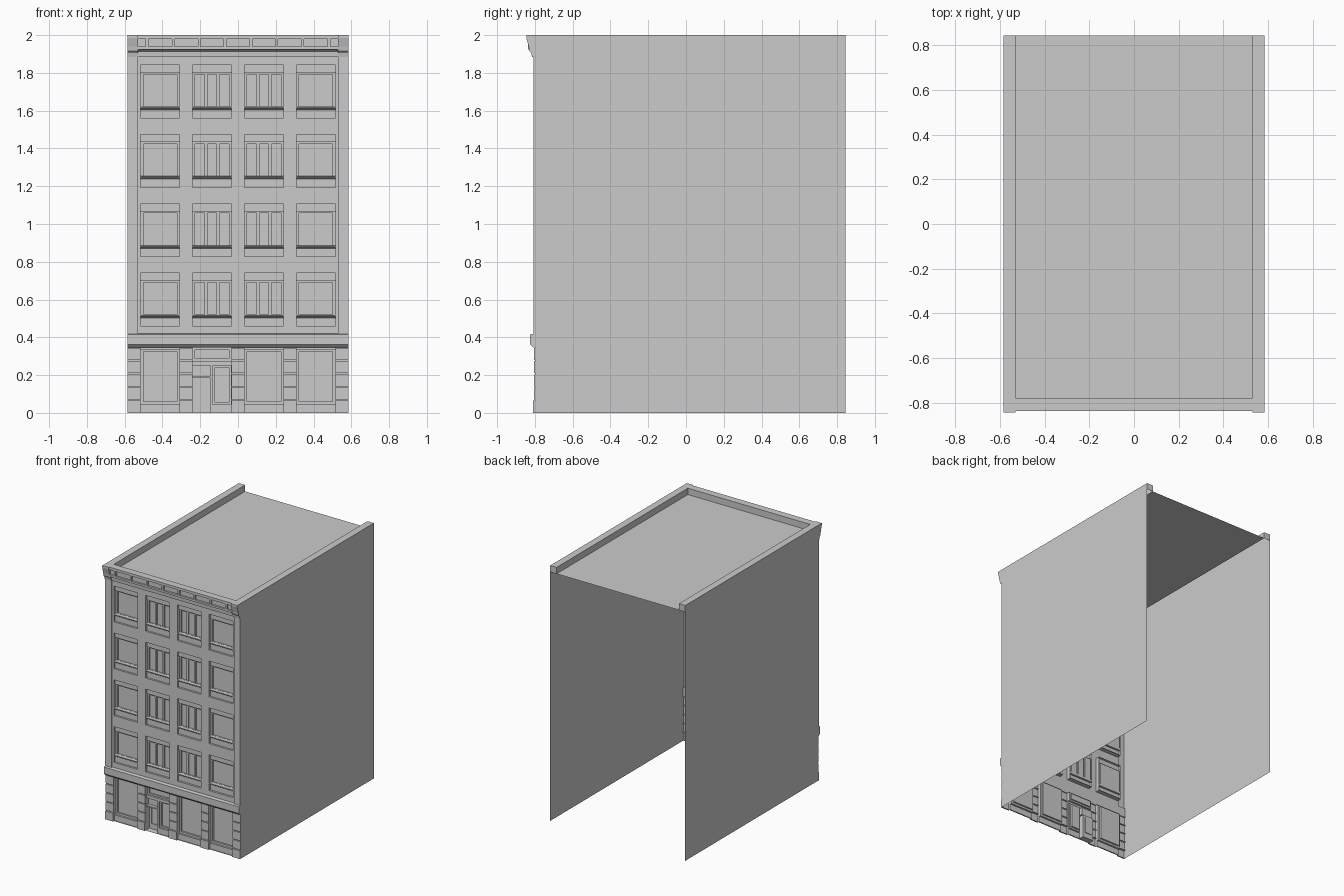
import bpy, bmesh

if "Cube" in bpy.data.objects:
    bpy.data.objects.remove(bpy.data.objects["Cube"])

W, BACK, WALL = 0.585, 0.845, -0.80
COLS = [-0.4125, -0.1375, 0.1375, 0.4125]
ROWS = [0.46 + 0.367 * i for i in range(4)]
WW, WH = 0.206, 0.28


def finish(name, bm, out=None):
    bmesh.ops.remove_doubles(bm, verts=bm.verts, dist=1e-5)
    bmesh.ops.dissolve_limit(bm, angle_limit=0.01, verts=bm.verts, edges=bm.edges)
    bmesh.ops.recalc_face_normals(bm, faces=bm.faces)
    if out is not None:
        axis, sign = out
        if sum(f.normal[axis] * f.calc_area() for f in bm.faces) * sign < 0:
            bmesh.ops.reverse_faces(bm, faces=bm.faces)
    me = bpy.data.meshes.new(name)
    bm.to_mesh(me)
    bm.free()
    ob = bpy.data.objects.new(name, me)
    bpy.context.collection.objects.link(ob)
    return ob


def relief(name, rects, holes=(), edge=None, flat=False):
    """Stepped sheet: each rect (u0,u1,v0,v1,depth) overrides earlier ones."""
    everything = list(rects) + list(holes)
    us = sorted({round(c, 4) for r in everything for c in r[:2]})
    vs = sorted({round(c, 4) for r in everything for c in r[2:4]})
    bm = bmesh.new()

    def cell(i, j):
        if not (0 <= i < len(us) - 1 and 0 <= j < len(vs) - 1):
            return edge, False
        u, v = (us[i] + us[i + 1]) / 2, (vs[j] + vs[j + 1]) / 2
        d, hole = None, False
        for k, r in enumerate(everything):
            if r[0] < u < r[1] and r[2] < v < r[3]:
                d, hole = r[4], k >= len(rects)
        return d, hole

    def face(pts):
        bm.faces.new([bm.verts.new((u, v, d) if flat else (u, d, v)) for u, v, d in pts])

    for i in range(-1, len(us) - 1):
        for j in range(-1, len(vs) - 1):
            d, hole = cell(i, j)
            a, b = us[max(i, 0)], us[i + 1]
            c, e = vs[max(j, 0)], vs[j + 1]
            if i >= 0 and j >= 0 and d is not None and not hole:
                face([(a, c, d), (b, c, d), (b, e, d), (a, e, d)])
            r, t = cell(i + 1, j)[0], cell(i, j + 1)[0]
            if j >= 0 and None not in (d, r) and d != r:
                face([(b, c, d), (b, e, d), (b, e, r), (b, c, r)])
            if i >= 0 and None not in (d, t) and d != t:
                face([(a, e, d), (b, e, d), (b, e, t), (a, e, t)])
    return finish(name, bm, (2, 1) if flat else (1, -1))


def prism(name, profile, x0, x1):
    """Closed (y, z) profile run along x."""
    bm = bmesh.new()
    a = [bm.verts.new((x0, y, z)) for y, z in profile]
    b = [bm.verts.new((x1, y, z)) for y, z in profile]
    bm.faces.new(a)
    bm.faces.new(b[::-1])
    for i in range(len(a)):
        k = (i + 1) % len(a)
        bm.faces.new([a[i], a[k], b[k], b[i]])
    return finish(name, bm)


# side walls (single sheets, back left open)
for side, x in (("left", -W), ("right", W)):
    bm = bmesh.new()
    bm.faces.new([bm.verts.new((x, y, z)) for y, z in
                  ((WALL, 0), (BACK, 0), (BACK, 1.95), (WALL, 1.95))])
    finish(side + "_side_wall", bm, (0, 1 if x > 0 else -1))

# roof with parapet on three sides
relief("roof_and_parapet", [(-W, W, WALL, BACK, 2.0), (-0.53, 0.53, -0.78, BACK, 1.95)],
       edge=1.95, flat=True)

# upper facade: corner pilasters, wall and window openings
upper = [(-W, W, 0.415, 1.885, -0.808), (-0.53, 0.53, 0.415, 1.885, WALL)]
openings = [(c - WW / 2, c + WW / 2, z, z + WH, -0.765) for c in COLS for z in ROWS]
relief("upper_facade", upper, openings, edge=WALL)


# windows: outer columns one pane, inner columns three panes
def window_mesh(name, panes):
    h = WW / 2
    rects = [(-h, h, 0, WH, -0.775),
             (-h, h, 0.24, WH, -0.785),
             (-h, h, 0, 0.045, -0.785)]
    gap = 0.014
    pw = (WW - gap * (panes + 1)) / panes
    for p in range(panes):
        x = -h + gap + p * (pw + gap)
        rects.append((x, x + pw, 0.06, 0.23, -0.765))
    return relief(name, rects)


def place_copies(ob, spots):
    for n, (x, z) in enumerate(spots):
        o = ob if n == 0 else ob.copy()
        if n:
            bpy.context.collection.objects.link(o)
        o.location = (x, 0, z)


place_copies(window_mesh("single_window", 1), [(c, z) for c in COLS[::3] for z in ROWS])
place_copies(window_mesh("triple_window", 3), [(c, z) for c in COLS[1:3] for z in ROWS])
sill = prism("window_sill", [(-0.765, 0.04), (-0.785, 0.043), (-0.798, 0.052),
                             (-0.798, 0.057), (-0.765, 0.06)], -WW / 2, WW / 2)
place_copies(sill, [(c, z) for c in COLS for z in ROWS])

# ground storey: rusticated piers, shop windows and entrance bay
TOP = 0.35
ground = [(-W, W, 0, TOP, -0.79)]
piers = [(-W, -0.516), (-0.31, -0.241), (-0.035, 0.035), (0.241, 0.31), (0.516, W)]
for a, b in piers:
    ground.append((a, b, 0, TOP, -0.796))
    ground.append((a, b, 0, 0.065, -0.81))
    for k in range(4):
        z = 0.07 + 0.07 * k
        ground.append((a, b, z, min(z + 0.064, TOP), -0.804))
for c in (COLS[0], COLS[2], COLS[3]):
    a, b = c - WW / 2, c + WW / 2
    ground += [(a, b, 0.045, 0.345, -0.775), (a, b, 0.335, 0.345, -0.783),
               (a + 0.014, b - 0.014, 0.06, 0.325, -0.762)]
ground += [(-0.241, -0.035, 0.275, 0.345, -0.775), (-0.228, -0.048, 0.287, 0.333, -0.765),
           (-0.241, -0.145, 0.195, 0.252, -0.765),
           (-0.132, -0.038, 0.045, 0.252, -0.775), (-0.122, -0.048, 0.057, 0.24, -0.762)]
door_hole = (-0.241, -0.145, 0, 0.185, -0.75)
relief("ground_storey", ground, [door_hole], edge=WALL)
relief("entrance_door", [(-0.241, -0.145, 0, 0.185, -0.75), (-0.225, -0.161, 0.04, 0.17, -0.745)])

# belt course above the shops
prism("belt_course", [(WALL, 0.345), (-0.806, 0.345), (-0.825, 0.363), (-0.825, 0.415),
                      (WALL, 0.42)], -W, W)

# cornice: panelled frieze, moulding beneath, end brackets
E = 0.53
frieze = [(-E, E, 1.925, 2.0, -0.837)]
for k in range(-3, 4):
    frieze.append((k * 0.1375 - 0.062, k * 0.1375 + 0.062, 1.94, 1.98, -0.822))
for s in (-1, 1):
    frieze.append((min(s * E, s * 0.49), max(s * E, s * 0.49), 1.94, 1.98, -0.822))
relief("cornice_frieze", frieze, edge=WALL)
prism("cornice_moulding", [(WALL, 1.885), (-0.81, 1.885), (-0.812, 1.914), (-0.828, 1.926),
                           (WALL, 1.926)], -E, E)
for side, a, b in (("left", -W, -E), ("right", E, W)):
    prism(side + "_cornice_bracket",
          [(WALL, 1.885), (-0.815, 1.885), (-0.819, 1.905), (-0.829, 1.915), (-0.833, 1.94),
           (-0.845, 1.985), (-0.845, 2.0), (WALL, 2.0)], a, b)
